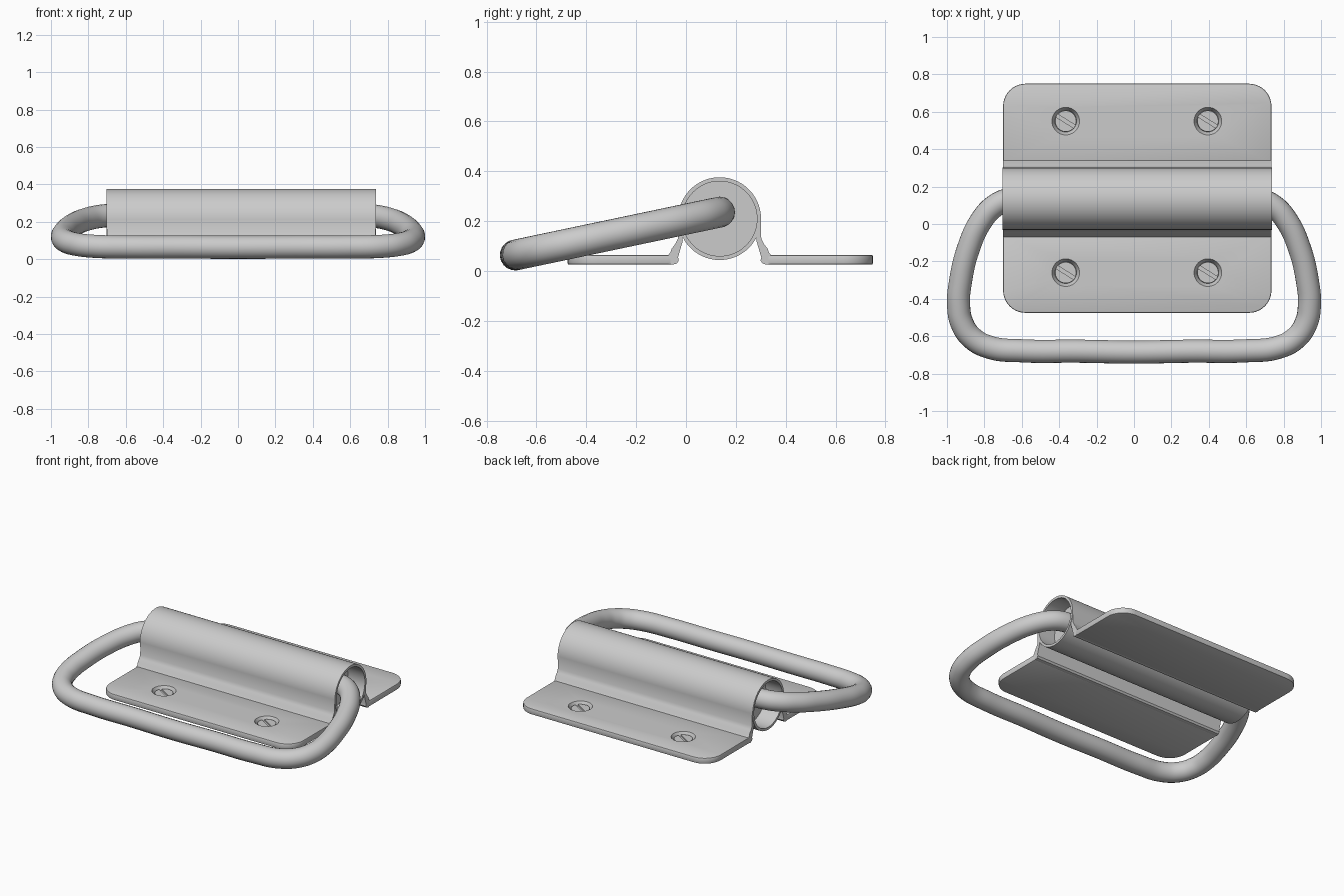
import bpy, bmesh, math
from mathutils import Matrix, Vector

if "Cube" in bpy.data.objects:
    bpy.data.objects.remove(bpy.data.objects["Cube"])

X0, X1 = -0.70, 0.735          # bracket ends
CY, CZ = 0.135, 0.21           # barrel axis


def make(name, bm, angle=35, bevel=0):
    bmesh.ops.recalc_face_normals(bm, faces=bm.faces)
    me = bpy.data.meshes.new(name)
    bm.to_mesh(me)
    bm.free()
    ob = bpy.data.objects.new(name, me)
    bpy.context.collection.objects.link(ob)
    bpy.context.view_layer.objects.active = ob
    bpy.ops.object.select_all(action='DESELECT')
    ob.select_set(True)
    if bevel:
        m = ob.modifiers.new("Bevel", 'BEVEL')
        m.width, m.segments, m.limit_method = bevel, 2, 'ANGLE'
        bpy.ops.object.modifier_apply(modifier=m.name)
    bpy.ops.object.shade_smooth_by_angle(angle=math.radians(angle))
    return ob


def prism(points, offset):
    bm = bmesh.new()
    f = bm.faces.new([bm.verts.new(p) for p in points])
    r = bmesh.ops.extrude_face_region(bm, geom=[f])
    vs = [v for v in r['geom'] if isinstance(v, bmesh.types.BMVert)]
    bmesh.ops.translate(bm, vec=offset, verts=vs)
    return bm


def cylinder(r1, r2, z0, z1, loc):
    bm = bmesh.new()
    bmesh.ops.create_cone(bm, cap_ends=True, segments=40, radius1=r1, radius2=r2, depth=z1 - z0,
                          matrix=Matrix.Translation((loc[0], loc[1], (z0 + z1) / 2)))
    return bm


def cut(ob, cutter):
    m = ob.modifiers.new("Cut", 'BOOLEAN')
    m.operation, m.object, m.solver = 'DIFFERENCE', cutter, 'EXACT'
    bpy.ops.object.select_all(action='DESELECT')
    bpy.context.view_layer.objects.active = ob
    ob.select_set(True)
    bpy.ops.object.modifier_apply(modifier=m.name)
    bpy.ops.object.shade_smooth_by_angle(angle=math.radians(35))
    bpy.data.objects.remove(cutter)


# Barrel: thin shell with recessed end plugs, revolved around x
bm = bmesh.new()
prof = [(X0 + 0.12, 0), (X0 + 0.12, 0.15), (X0 - 0.003, 0.15), (X0 - 0.003, 0.166),
        (X1 + 0.003, 0.166), (X1 + 0.003, 0.15), (X1 - 0.12, 0.15), (X1 - 0.12, 0)]
vs = [bm.verts.new((x, CY, CZ + r)) for x, r in prof]
es = [bm.edges.new(p) for p in zip(vs, vs[1:])]
bmesh.ops.spin(bm, geom=vs + es, cent=(0, CY, CZ), axis=(1, 0, 0), angle=math.tau, steps=72)
bmesh.ops.remove_doubles(bm, verts=bm.verts, dist=1e-5)
make("barrel", bm)

# Mounting flanges with rounded outer corners, bent webs and slotted screws
R = 0.12
for side, label, y_out, y_screw in ((1, "back", 0.75, 0.55), (-1, "front", -0.475, -0.26)):
    y_in = CY + side * 0.19
    pts = [(X0, y_in, 0.025)]
    for cx, start in ((X0 + R, 180), (X1 - R, 90)):
        for i in range(11):
            a = math.radians(start - i * 9)
            pts.append((cx + R * math.cos(a), y_out - side * R + side * R * math.sin(a), 0.025))
    pts.append((X1, y_in, 0.025))
    flange = make(label + "_flange", prism(pts, (0, 0, 0.04)), bevel=0.007)

    web = [(0.19, 0.025), (0.172, 0.030), (0.164, 0.042), (0.167, 0.055), (0.148, 0.12),
           (0.15, 0.21), (0.166, 0.21), (0.167, 0.13), (0.178, 0.108), (0.192, 0.09),
           (0.198, 0.074), (0.205, 0.065), (0.205, 0.03)]
    make(label + "_web", prism([(X0, CY + side * d, z) for d, z in web], (X1 - X0, 0, 0)))

    for n, x in enumerate((-0.365, 0.395)):
        loc = (x, y_screw)
        cut(flange, make("hole_cutter", cylinder(0.058, 0.077, 0.035, 0.071, loc)))
        screw = make(f"{label}_screw_{n + 1}", cylinder(0.058, 0.056, 0.03, 0.052, loc))
        slot = bmesh.new()
        bmesh.ops.create_cube(slot, size=1, matrix=Matrix.Translation((x, y_screw, 0.055))
                              @ Matrix.Rotation(math.radians(-32), 4, 'Z')
                              @ Matrix.Diagonal((0.2, 0.018, 0.026, 1)))
        cut(screw, make("slot_cutter", slot))

# Bail handle: round bar swept along a mirrored path in a tilted plane
half = [(0.60, 0.135), (0.67, 0.13), (0.74, 0.10), (0.815, 0.02), (0.885, -0.13), (0.928, -0.31),
        (0.938, -0.43), (0.92, -0.53), (0.865, -0.61), (0.77, -0.66), (0.60, -0.678), (0.30, -0.68)]
path = half + [(0, -0.685)] + [(-x, y) for x, y in reversed(half)]
cu = bpy.data.curves.new("handle_path", 'CURVE')
cu.dimensions = '3D'
cu.bevel_depth, cu.bevel_resolution, cu.resolution_u = 0.062, 8, 8
cu.use_fill_caps = True
sp = cu.splines.new('BEZIER')
sp.bezier_points.add(len(path) - 1)
for p, (x, y) in zip(sp.bezier_points, path):
    p.co = Vector((x, y, 0.064 + (y + 0.685) * 0.21))
    p.handle_left_type = p.handle_right_type = 'AUTO'
handle = bpy.data.objects.new("handle", cu)
bpy.context.collection.objects.link(handle)
bpy.ops.object.select_all(action='DESELECT')
bpy.context.view_layer.objects.active = handle
handle.select_set(True)
bpy.ops.object.convert(target='MESH')
bpy.ops.object.shade_smooth_by_angle(angle=math.radians(40))
